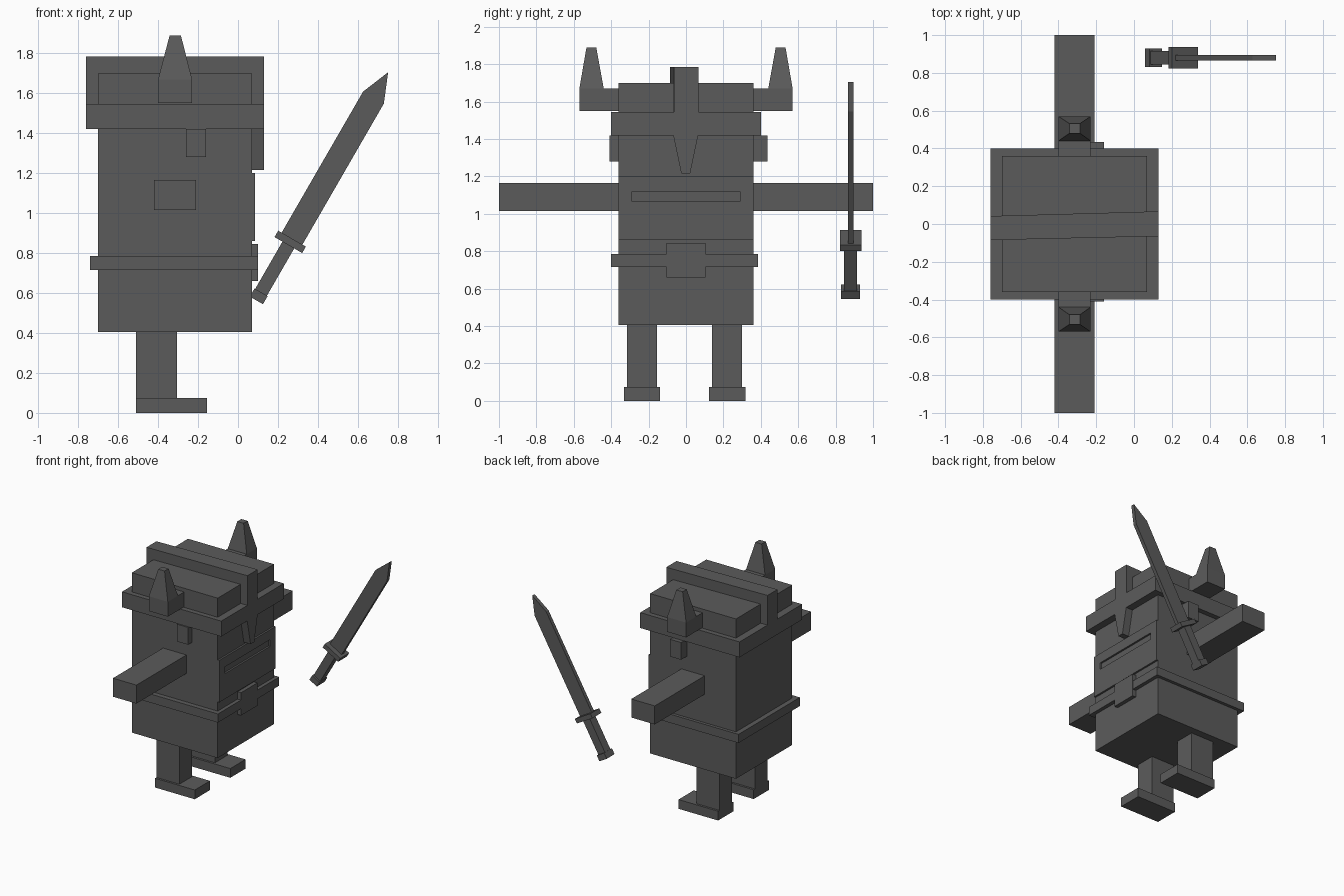
import bpy
import math
from mathutils import Matrix

if "Cube" in bpy.data.objects:
    bpy.data.objects.remove(bpy.data.objects["Cube"], do_unlink=True)

COLOUR = (0.105, 0.105, 0.105, 1)
grey = bpy.data.materials.new("dark grey")
grey.use_nodes = True
grey.diffuse_color = COLOUR
grey.node_tree.nodes["Principled BSDF"].inputs["Base Color"].default_value = COLOUR


def loft(name, lower, upper):
    """Closed solid between two matching outlines."""
    n = len(lower)
    faces = [tuple(reversed(range(n))), tuple(range(n, 2 * n))]
    faces += [(i, (i + 1) % n, n + (i + 1) % n, n + i) for i in range(n)]
    mesh = bpy.data.meshes.new(name)
    mesh.from_pydata(lower + upper, [], faces)
    mesh.materials.append(grey)
    obj = bpy.data.objects.new(name, mesh)
    bpy.context.collection.objects.link(obj)
    return obj


def rect(x, y, z):
    return [(x[0], y[0], z), (x[1], y[0], z), (x[1], y[1], z), (x[0], y[1], z)]


def box(name, x, y, z):
    return loft(name, rect(x, y, z[0]), rect(x, y, z[1]))


def side(s, inner, outer):
    """Y range on the side given by the sign s."""
    return tuple(sorted((s * inner, s * outer)))


# Body and helmet
BODY_X, BODY_Y = (-0.70, 0.07), (-0.36, 0.36)
box("body", BODY_X, BODY_Y, (0.405, 1.70))
box("helmet_band", (-0.76, 0.13), (-0.40, 0.40), (1.42, 1.545))

# Slightly skewed helmet ridge
ridge = [(-0.76, -0.085), (0.13, -0.065), (0.13, 0.067), (-0.76, 0.042)]
loft("helmet_ridge", [(x, y, 1.545) for x, y in ridge],
     [(x, y, 1.785) for x, y in ridge])

# Nose guard tapering downwards
loft("nose_guard", rect((0.07, 0.13), (-0.025, 0.022), 1.215),
     rect((0.07, 0.13), (-0.068, 0.065), 1.42))

# Beard plate with the mouth slot cut out
beard = box("beard_plate", (0.07, 0.085), BODY_Y, (0.86, 1.20))
cutter = box("mouth_cutter", (0.05, 0.10), (-0.29, 0.29), (1.065, 1.12))
cutter.hide_render = True
cut = beard.modifiers.new("mouth", 'BOOLEAN')
cut.operation = 'DIFFERENCE'
cut.solver = 'EXACT'
cut.object = cutter
bpy.context.view_layer.objects.active = beard
bpy.ops.object.modifier_apply(modifier=cut.name)
bpy.data.objects.remove(cutter, do_unlink=True)

# Belt and buckle
box("belt", (-0.74, 0.10), (-0.40, 0.385), (0.715, 0.785))
box("belt_buckle", (0.07, 0.101), (-0.105, 0.105), (0.66, 0.845))

# Paired parts
for s, label in ((-1, "front"), (1, "back")):
    box(label + "_arm", (-0.42, -0.21), side(s, 0.36, 1.0), (1.015, 1.165))
    box(label + "_ear", (-0.26, -0.16), side(s, 0.36, 0.4225 + 0.0125 * s), (1.28, 1.42))
    box(label + "_horn_base", (-0.40, -0.23), side(s, 0.36, 0.57), (1.55, 1.67))
    loft(label + "_horn", rect((-0.40, -0.23), side(s, 0.44, 0.57), 1.67),
         rect((-0.342, -0.286), side(s, 0.48, 0.532), 1.89))
    mid = -0.235 if s < 0 else 0.22
    box(label + "_leg", (-0.51, -0.305), (mid - 0.08, mid + 0.08), (0.075, 0.405))
    box(label + "_foot", (-0.51, -0.155), (mid - 0.097, mid + 0.097), (0, 0.075))

# Sword, built upright with its origin at the blade shoulder, then tilted
blade = [(-0.06, -0.83), (0.06, -0.83), (0.06, 0), (0, 0.147), (-0.06, 0)]
sword = [
    loft("sword_blade", [(x, 0.015, z) for x, z in blade], [(x, -0.015, z) for x, z in blade]),
    box("sword_guard", (-0.08, 0.08), (-0.057, 0.057), (-0.852, -0.815)),
    box("sword_handle", (-0.034, 0.034), (-0.035, 0.035), (-1.125, -0.852)),
    box("sword_pommel", (-0.038, 0.038), (-0.05, 0.05), (-1.172, -1.125)),
]
tilt = Matrix.Translation((0.678, 0.88, 1.578)) @ Matrix.Rotation(math.radians(30), 4, 'Y')
for part in sword:
    part.data.transform(tilt)
